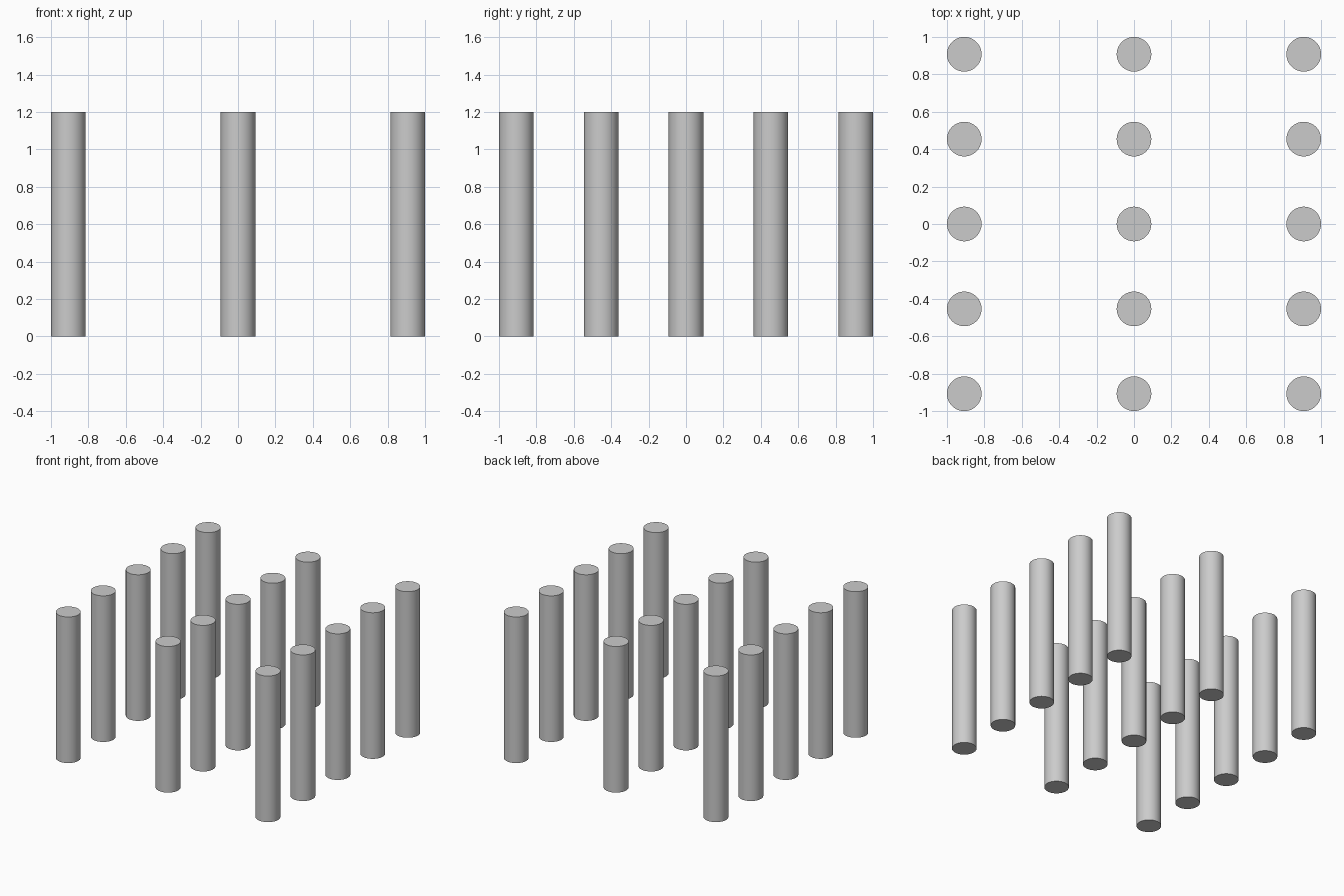
import bpy
import math

if "Cube" in bpy.data.objects:
    bpy.data.objects.remove(bpy.data.objects["Cube"])

RADIUS = 0.0925
HEIGHT = 1.2
REACH = 1.0 - RADIUS      # outermost column centres
COLUMNS_X, COLUMNS_Y = 3, 5


def add_column(name, x, y):
    bpy.ops.mesh.primitive_cylinder_add(
        vertices=64, radius=RADIUS, depth=HEIGHT, location=(x, y, HEIGHT / 2))
    column = bpy.context.object
    column.name = name
    bpy.ops.object.shade_smooth_by_angle(angle=math.radians(30))


# Grid of round columns, three across and five deep
for i in range(COLUMNS_X):
    for j in range(COLUMNS_Y):
        x = -REACH + 2 * REACH * i / (COLUMNS_X - 1)
        y = -REACH + 2 * REACH * j / (COLUMNS_Y - 1)
        add_column(f"column_{i + 1}_{j + 1}", x, y)
